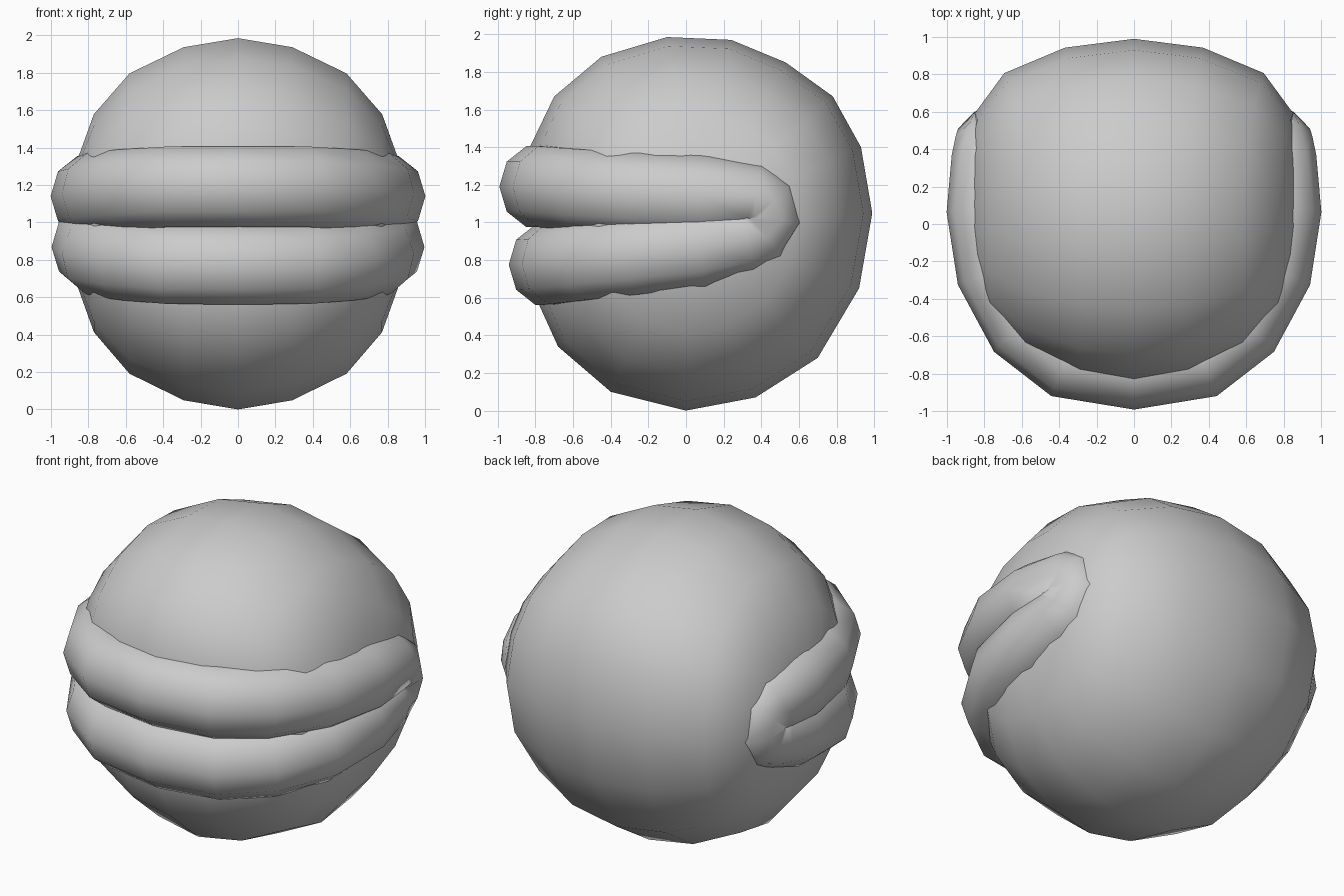
import bpy, bmesh, math
from mathutils import Vector

if "Cube" in bpy.data.objects:
    bpy.data.objects.remove(bpy.data.objects["Cube"])

grey = bpy.data.materials.new("plain grey")
grey.diffuse_color = (0.6, 0.6, 0.6, 1)
grey.use_nodes = True
grey.node_tree.nodes["Principled BSDF"].inputs["Base Color"].default_value = grey.diffuse_color


def finish(name, bm):
    bmesh.ops.recalc_face_normals(bm, faces=bm.faces)
    mesh = bpy.data.meshes.new(name)
    bm.to_mesh(mesh)
    bm.free()
    mesh.materials.append(grey)
    for p in mesh.polygons:
        p.use_smooth = True
    obj = bpy.data.objects.new(name, mesh)
    bpy.context.collection.objects.link(obj)
    return obj


def bridge(bm, a, b):
    for i in range(len(a)):
        j = (i + 1) % len(a)
        bm.faces.new((a[i], a[j], b[j], b[i]))


# Head: a rounded side profile (y, z) shrunk towards a pole on each side,
# widened a little at the back
profile = [(.24, 1.97), (-.1, 1.985), (-.45, 1.88), (-.7, 1.67), (-.83, 1.4),
           (-.82, 1.1), (-.8, .8), (-.78, .56), (-.68, .34), (-.4, .1), (0, 0),
           (.37, .07), (.7, .28), (.92, .65), (.99, 1.05), (.93, 1.4),
           (.78, 1.67), (.53, 1.85)]
cy, cz, pole_x = .03, 1.0, .9
widths = [0, .29, .58, .77, .87]
bm = bmesh.new()
rings = []
for k in range(-4, 5):
    s = math.cos(math.radians(18 * k))
    x = math.copysign(widths[abs(k)], k)
    ring = []
    for y, z in profile:
        d = Vector((y - cy, z - cz))
        bulge = 1 + .3 * max(0, d.normalized().x) ** 2 * s * s
        ring.append(bm.verts.new((x * bulge, cy + d.x * s, cz + d.y * s)))
    rings.append(ring)
for a, b in zip(rings, rings[1:]):
    bridge(bm, a, b)
for ring, x in ((rings[0], -pole_x), (rings[-1], pole_x)):
    pole = bm.verts.new((x, cy, cz))
    for i in range(len(ring)):
        bm.faces.new((ring[i], ring[(i + 1) % len(ring)], pole))
finish("head", bm)

# Lips: one closed tube following the mouth, mirrored left to right
half = [(0, -.785, 1.19), (.36, -.73, 1.19), (.59, -.55, 1.175), (.745, -.26, 1.155),
        (.795, .07, 1.14), (.77, .34, 1.125), (.76, .4, 1.09), (.755, .42, 1.02),
        (.76, .38, .95), (.77, .3, .92), (.79, .07, .87), (.745, -.26, .83),
        (.59, -.52, .8), (.36, -.68, .78), (0, -.735, .775)]
path = [Vector(p) for p in half + [(-x, y, z) for x, y, z in half[-2:0:-1]]]
centre = Vector((0, .05, 1))
sides, depth, height = 10, .207, .226
bm = bmesh.new()
loops = []
for i, p in enumerate(path):
    tangent = ((path[(i + 1) % len(path)] - p).normalized()
               + (p - path[i - 1]).normalized()).normalized()
    out = Vector((p.x, p.y - centre.y, 0))
    out = (out - tangent * out.dot(tangent)).normalized()
    up = tangent.cross(out)
    h = height if p.y < .2 else .207
    loops.append([bm.verts.new(p + depth * math.cos(t) * out + h * math.sin(t) * up)
                  for t in (math.tau * n / sides for n in range(sides))])
for i in range(len(loops)):
    bridge(bm, loops[i], loops[(i + 1) % len(loops)])
finish("lips", bm)
